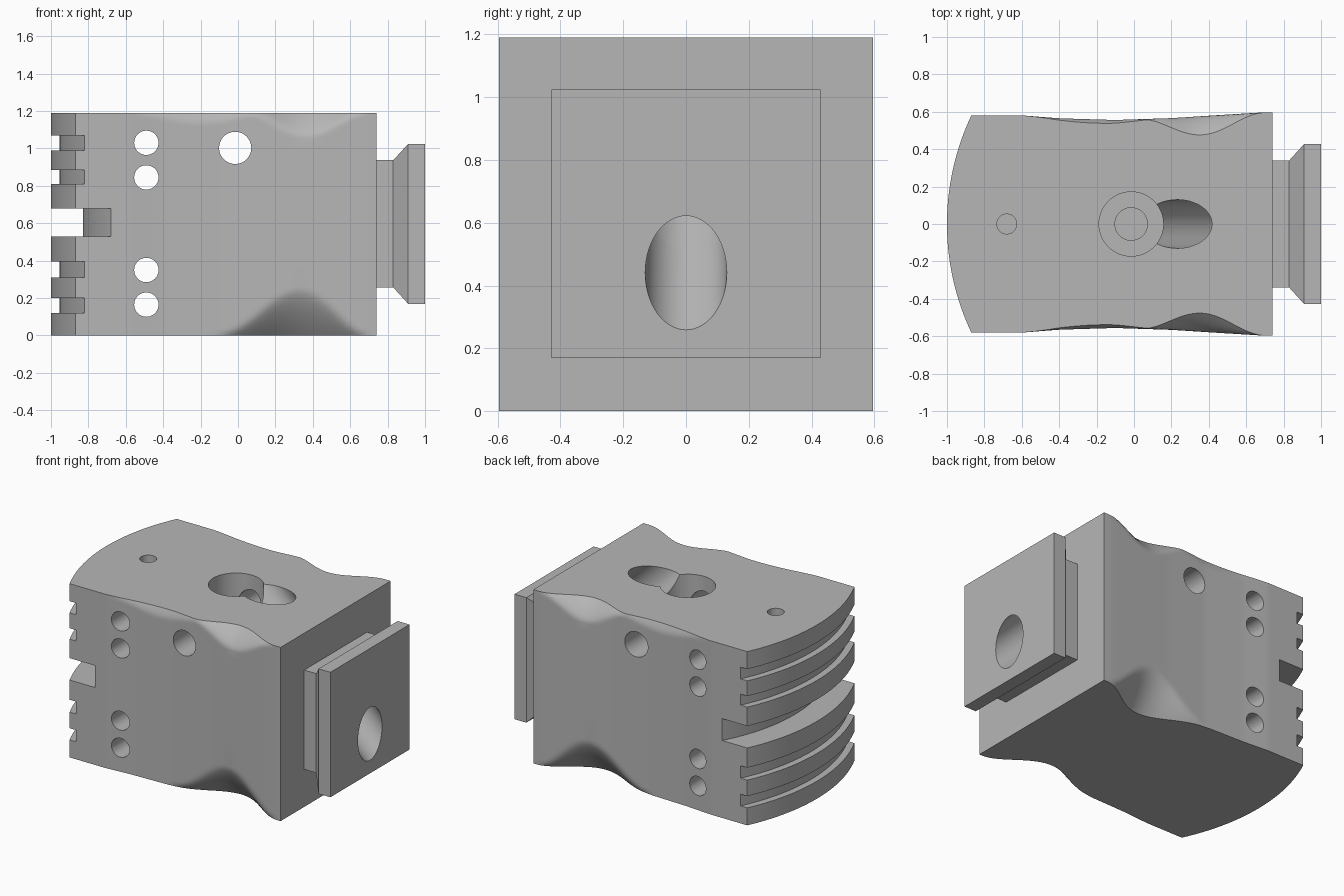
import bpy, bmesh, math
from mathutils import Matrix, Vector

cube = bpy.data.objects.get("Cube")
if cube:
    bpy.data.objects.remove(cube)

H, X_END, MID = 1.19, 0.74, 0.597
ARC_R = 1.36
ARC_C = ARC_R - 1.0          # centre of the rounded end, x = ARC_C

gray = bpy.data.materials.new("plain gray")
gray.use_nodes = True
gray.diffuse_color = (0.47, 0.47, 0.47, 1)
gray.node_tree.nodes["Principled BSDF"].inputs["Base Color"].default_value = (0.47, 0.47, 0.47, 1)


def make(name, bm):
    bmesh.ops.recalc_face_normals(bm, faces=bm.faces[:])
    mesh = bpy.data.meshes.new(name)
    bm.to_mesh(mesh)
    bm.free()
    mesh.materials.append(gray)
    ob = bpy.data.objects.new(name, mesh)
    bpy.context.collection.objects.link(ob)
    return ob


def loft(name, loops):
    """Skin a stack of equal-length point loops and cap both ends."""
    bm = bmesh.new()
    rings = [[bm.verts.new(p) for p in loop] for loop in loops]
    n = len(rings[0])
    for a, b in zip(rings, rings[1:]):
        for i in range(n):
            j = (i + 1) % n
            bm.faces.new((a[i], a[j], b[j], b[i]))
    bm.faces.new(rings[0])
    bm.faces.new(rings[-1])
    return make(name, bm)


def rod(name, a, b, r, sides=48):
    a, b = Vector(a), Vector(b)
    d = b - a
    bm = bmesh.new()
    mat = Matrix.Translation((a + b) / 2) @ d.to_track_quat('Z', 'Y').to_matrix().to_4x4()
    bmesh.ops.create_cone(bm, cap_ends=True, segments=sides, radius1=r, radius2=r,
                          depth=d.length, matrix=mat)
    return make(name, bm)


def groove(name, z0, z1, depth):
    """Slot cutter with a floor concentric with the rounded end."""
    r = ARC_R - depth
    pts = []
    for i in range(41):
        y = -0.7 + 1.4 * i / 40
        pts.append((ARC_C - math.sqrt(r * r - y * y), y))
    pts += [(-1.3, 0.7), (-1.3, -0.7)]
    return loft(name, [[(x, y, z) for x, y in pts] for z in (z0, z1)])


# Side walls: gently waisted, with scoops along the top and bottom edges
WAIST = [(-0.87, .58), (-0.59, .58), (-0.4, .565), (-0.1, .556), (0.2, .566),
         (0.45, .582), (0.68, .596), (0.75, .596)]


def waist(x):
    for (x0, y0), (x1, y1) in zip(WAIST, WAIST[1:]):
        if x <= x1:
            return y0 + (y1 - y0) * (x - x0) / (x1 - x0)
    return WAIST[-1][1]


def bump(x, a, b, skew=1.0):
    u = (x - a) / (b - a)
    return math.sin(math.pi * u ** skew) ** 2 if 0 < u < 1 else 0.0


def scoop(t, b, height, depth):
    return depth * b * max(0.0, 1 - t / (height * b)) ** 1.4 if b > 0.001 else 0.0


def half_width(x, z):
    low = scoop(z, bump(x, -0.17, 0.72, 1.2), 0.25, 0.16)
    high = scoop(H - z, bump(x, 0.03, 0.70), 0.13, 0.10)
    lip = scoop(H - z, bump(x, -0.6, 0.2), 0.06, 0.02)
    return waist(x) - low - max(high, lip)


xs = [-0.87 + (X_END + 0.87) * i / 64 for i in range(65)]
levels = [0.02 * i for i in range(14)] + [0.45, 0.75, 1.0] + [H - 0.015 * i for i in range(9, -1, -1)]
loops = []
for z in levels:
    loop = [(x, -half_width(x, z), z) for x in xs]
    loop += [(x, half_width(x, z), z) for x in reversed(xs)]
    for i in range(1, 32):
        y = 0.58 - 1.16 * i / 32
        loop.append((ARC_C - math.sqrt(ARC_R ** 2 - y * y), y, z))
    loops.append(loop)
body = loft("main_body", loops)

# Square neck flaring out to a flange
neck = loft("end_flange", [[(x, sy * s, MID + sz * s) for sy, sz in ((-1, -1), (1, -1), (1, 1), (-1, 1))]
                           for x, s in ((X_END, .34), (.83, .34), (.91, .428), (1.0, .428))])

# Cutters: end grooves, cross holes, top holes and the slanted bore
cutters = []
for z0, z1 in ((.12, .2), (.31, .395), (.81, .885), (.99, 1.07)):
    cutters.append(groove("small_groove_cutter", z0, z1, .045))
cutters.append(groove("wide_groove_cutter", .53, .68, .17))
for z in (.165, .35, .845, 1.03):
    cutters.append(rod("side_hole_cutter", (-.49, -.8, z), (-.49, .8, z), .065))
cutters.append(rod("cross_hole_cutter", (-.015, -.8, 1.003), (-.015, .8, 1.003), .086))
cutters.append(rod("pin_hole_cutter", (-.68, 0, .85), (-.68, 0, 1.4), .053))
cutters.append(rod("counterbore_cutter", (-.015, 0, .76), (-.015, 0, 1.4), .172))
cutters.append(rod("pilot_hole_cutter", (-.015, 0, .5), (-.015, 0, .9), .087))
bore = rod("slanted_bore_cutter", (-.07, 0, 1.483), (1.3, 0, .148), .13, 64)
cutters.append(bore)


def carve(ob, tools):
    for t in tools:
        m = ob.modifiers.new(t.name, 'BOOLEAN')
        m.operation, m.solver, m.object = 'DIFFERENCE', 'EXACT', t
    bpy.ops.object.select_all(action='DESELECT')
    ob.select_set(True)
    bpy.context.view_layer.objects.active = ob
    for m in list(ob.modifiers):
        bpy.ops.object.modifier_apply(modifier=m.name)
    bpy.ops.object.shade_smooth_by_angle(angle=math.radians(28))


carve(body, cutters)
carve(neck, [bore])
for c in cutters:
    bpy.data.objects.remove(c)
